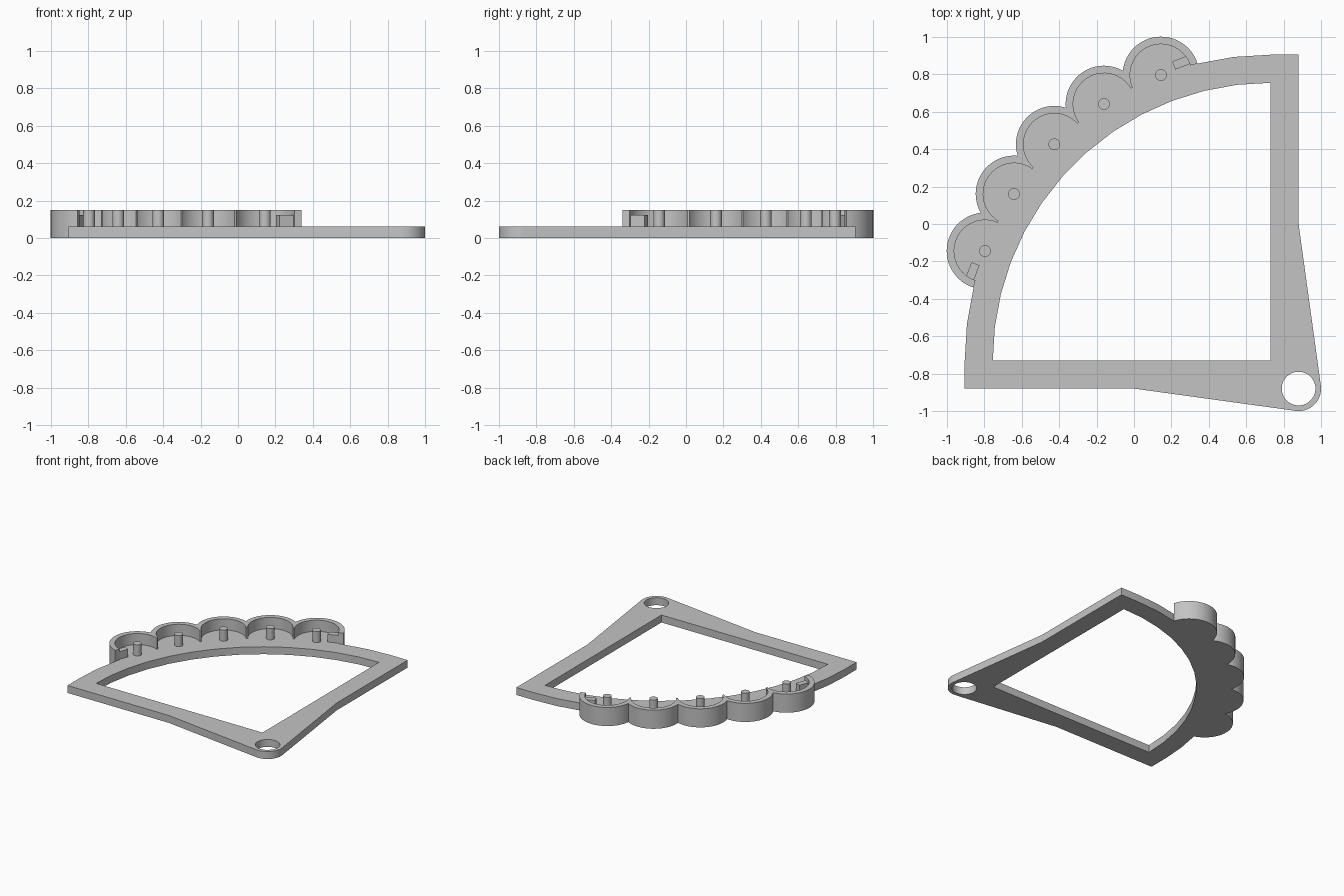
import bpy, bmesh
from math import sin, cos, asin, acos, radians, degrees

cube = bpy.data.objects.get("Cube")
if cube:
    bpy.data.objects.remove(cube, do_unlink=True)

grey = bpy.data.materials.new("light_grey")
grey.use_nodes = True
COLOUR = (0.55, 0.55, 0.55, 1)
grey.diffuse_color = COLOUR
grey.node_tree.nodes["Principled BSDF"].inputs["Base Color"].default_value = COLOUR

# Shared dimensions
CX, CY = 0.73, -0.73          # corner of the window, centre of the arcs
R_IN, R_OUT = 1.485, 1.635    # curved bar
EDGE = 0.88                   # outer side of the straight bars
BOSS, HOLE = 0.12, 0.09       # pivot ring
CUP_OUT, CUP_IN = 0.205, 0.165
PLATE, RIM, STOP = 0.06, 0.15, 0.122
CUPS = [111, 123, 135, 147, 159]


def arc(x, y, r, a, b, n):
    """Points along a circle from angle a to b in degrees."""
    return [(x + r * cos(radians(a + (b - a) * i / n)),
             y + r * sin(radians(a + (b - a) * i / n))) for i in range(n + 1)]


def circle(x, y, r, n=48):
    return arc(x, y, r, 0, 360, n)[:-1]


def cup_centre(a):
    return arc(CX, CY, R_OUT, a, a, 1)[0]


def slab(name, loops, z0, z1):
    """Extrude flat outlines, the inner ones being holes, from z0 to z1."""
    curve = bpy.data.curves.new(name + "_outline", "CURVE")
    curve.dimensions = "2D"
    curve.fill_mode = "BOTH"
    curve.extrude = (z1 - z0) / 2
    for loop in loops:
        spline = curve.splines.new("POLY")
        spline.points.add(len(loop) - 1)
        for point, (x, y) in zip(spline.points, loop):
            point.co = (x, y, 0, 1)
        spline.use_cyclic_u = True
    helper = bpy.data.objects.new(name + "_outline", curve)
    mesh = bpy.data.meshes.new_from_object(helper)
    bpy.data.objects.remove(helper)
    bpy.data.curves.remove(curve)
    bm = bmesh.new()
    bm.from_mesh(mesh)
    bmesh.ops.remove_doubles(bm, verts=bm.verts, dist=0.0001)
    bmesh.ops.translate(bm, verts=bm.verts, vec=(0, 0, (z0 + z1) / 2))
    bmesh.ops.recalc_face_normals(bm, faces=bm.faces)
    bm.to_mesh(mesh)
    bm.free()
    mesh.name = name
    mesh.materials.clear()
    mesh.materials.append(grey)
    obj = bpy.data.objects.new(name, mesh)
    bpy.context.collection.objects.link(obj)
    bpy.ops.object.select_all(action="DESELECT")
    obj.select_set(True)
    bpy.context.view_layer.objects.active = obj
    bpy.ops.object.shade_smooth_by_angle(angle=radians(25))
    return obj


# Scalloped outer edge: each cup arc stops where it meets its neighbour
half_step = radians(CUPS[1] - CUPS[0]) / 2
meet = 90 + degrees(half_step) - degrees(acos(R_OUT * sin(half_step) / CUP_OUT))
end_out = 90 + degrees(asin(CUP_OUT / 2 / R_OUT))
end_in = 90 + degrees(asin(CUP_IN / 2 / R_OUT))
scallops, pockets = [], []
for a in CUPS:
    x, y = cup_centre(a)
    first = end_out if a == CUPS[0] else meet
    last = end_out if a == CUPS[-1] else meet
    scallops += arc(x, y, CUP_OUT, a - first, a + last, 32)[(a != CUPS[0]):]
    pockets += arc(x, y, CUP_IN, a - end_in, a + end_in, 32)

# Base plate: straight bars, pivot ring, curved bar and cup floors in one outline
span = degrees(2 * asin(CUP_OUT / 2 / R_OUT))
bar = arc(CX, CY, R_OUT, 90, 180, 13)
step = 90 / 13
before = [p for i, p in enumerate(bar) if 90 + i * step < CUPS[0] - span]
after = [p for i, p in enumerate(bar) if 90 + i * step > CUPS[-1] + span]
tangent = degrees(asin(BOSS / EDGE))
tip = CY + R_OUT
outline = ([(EDGE, 0), (EDGE, tip)] + before + scallops + after
           + [(-tip, -EDGE), (0, -EDGE)]
           + arc(EDGE, -EDGE, BOSS, 270 - tangent, 360 + tangent, 24))
window = [(CX, CY)] + arc(CX, CY, R_IN, 90, 180, 13)
slab("base_plate", [outline, window, circle(EDGE, -EDGE, HOLE)], 0, PLATE)

# Raised wall around the cups
slab("scalloped_wall", [scallops + pockets[::-1]], PLATE, RIM)

# Pin in the middle of each cup
for i, a in enumerate(CUPS):
    slab(f"cup_pin_{i + 1}", [circle(*cup_centre(a), 0.031, 32)], PLATE, RIM)

# Low stop block at the open end of the first and last cups
for name, a, side in (("back_stop", CUPS[0], -1), ("left_stop", CUPS[-1], 1)):
    x, y = cup_centre(a)
    ux, uy = cos(radians(a)), sin(radians(a))
    tx, ty = -uy * side, ux * side
    corners = [(0.082, 0), (0.17, 0), (0.17, 0.046), (0.082, 0.046)]
    slab(name, [[(x + t * tx + r * ux, y + t * ty + r * uy) for t, r in corners]],
         PLATE, STOP)
